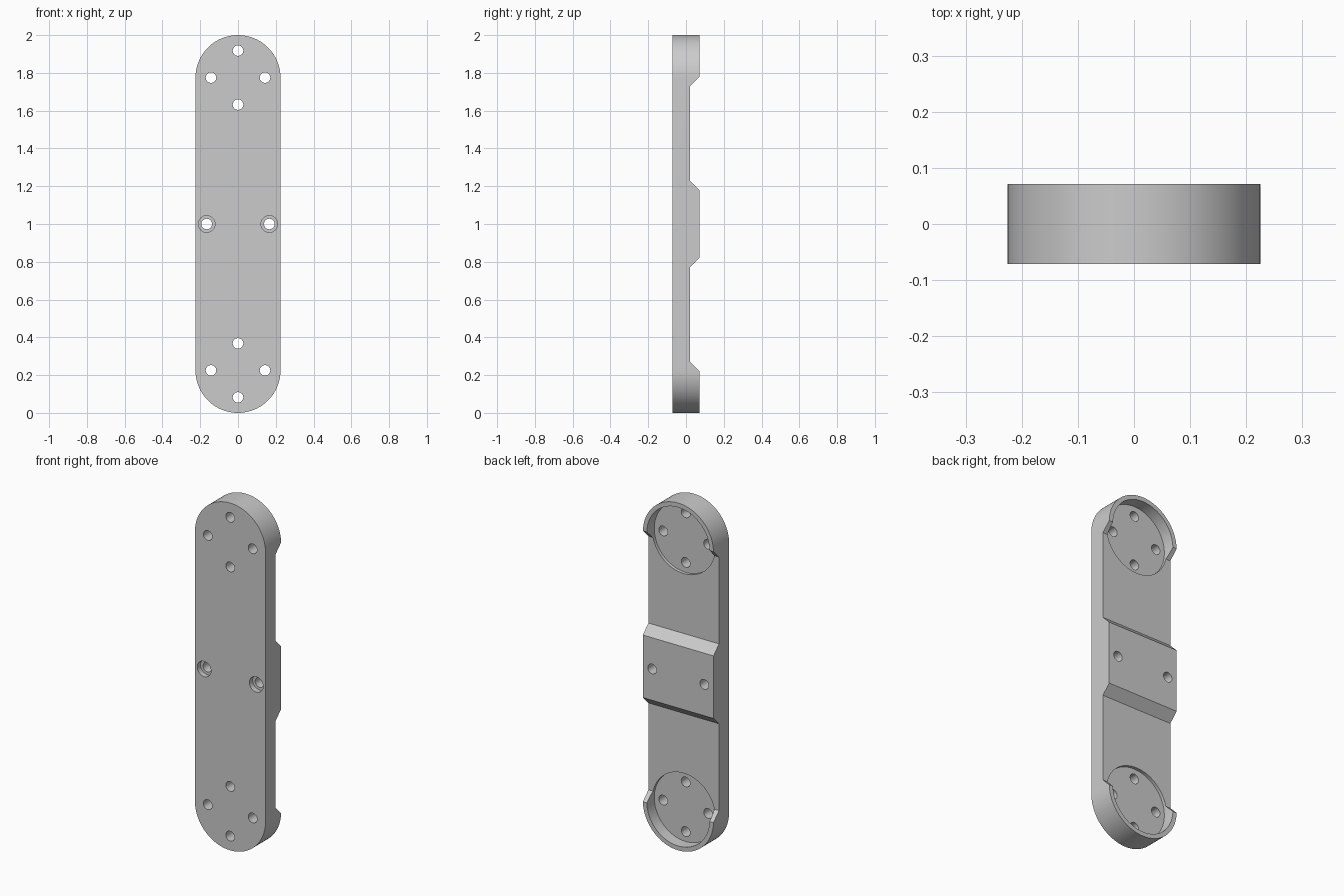
import bpy
import bmesh
import math
from mathutils import Matrix, Vector

cube = bpy.data.objects.get("Cube")
if cube:
    bpy.data.objects.remove(cube, do_unlink=True)

HALF_W = 0.225      # half width, also the radius of the rounded ends
FRONT, WEB, BACK = -0.071, 0.021, 0.071
FLOOR = 0.003       # bottom of the round pockets
END_Z = 1.775       # centre of the upper rounded end
HOLE_R = 0.028

grey = bpy.data.materials.new("plain grey")
grey.use_nodes = True
colour = (0.6, 0.6, 0.6, 1)
grey.diffuse_color = colour
grey.node_tree.nodes["Principled BSDF"].inputs["Base Color"].default_value = colour


def prism(name, points, sweep):
    """Extrude a closed outline along a vector."""
    bm = bmesh.new()
    face = bm.faces.new([bm.verts.new(p) for p in points])
    extruded = bmesh.ops.extrude_face_region(bm, geom=[face])["geom"]
    moved = [v for v in extruded if isinstance(v, bmesh.types.BMVert)]
    bmesh.ops.translate(bm, verts=moved, vec=Vector(sweep))
    bmesh.ops.recalc_face_normals(bm, faces=bm.faces)
    mesh = bpy.data.meshes.new(name)
    bm.to_mesh(mesh)
    bm.free()
    mesh.materials.append(grey)
    obj = bpy.data.objects.new(name, mesh)
    bpy.context.collection.objects.link(obj)
    return obj


def add_bore(bm, x, z, radius, y0, y1, sides=32):
    """Add a cylinder running along y to a cutter mesh."""
    place = Matrix.Translation((x, (y0 + y1) / 2, z)) @ Matrix.Rotation(math.pi / 2, 4, "X")
    bmesh.ops.create_cone(bm, cap_ends=True, segments=sides, radius1=radius,
                          radius2=radius, depth=y1 - y0, matrix=place)


def cutter(name, bores):
    bm = bmesh.new()
    for bore in bores:
        add_bore(bm, *bore)
    mesh = bpy.data.meshes.new(name)
    bm.to_mesh(mesh)
    bm.free()
    mesh.materials.append(grey)
    obj = bpy.data.objects.new(name, mesh)
    bpy.context.collection.objects.link(obj)
    return obj


def boolean(target, tool, operation):
    mod = target.modifiers.new(tool.name, "BOOLEAN")
    mod.operation = operation
    mod.solver = "EXACT"
    mod.object = tool
    bpy.context.view_layer.objects.active = target
    bpy.ops.object.modifier_apply(modifier=mod.name)
    bpy.data.objects.remove(tool, do_unlink=True)


# Link body: stepped side profile, mirrored about mid height
upper = [(BACK, 1.18), (WEB, 1.23), (WEB, 1.73), (BACK, 1.78), (BACK, 2.1), (FRONT, 2.1)]
profile = upper + [(y, 2 - z) for y, z in reversed(upper)]
link = prism("link_body", [(-0.3, y, z) for y, z in profile], (0.6, 0, 0))

# Rounded ends: trim to a stadium outline
steps = 48
arc = [(HALF_W * math.cos(math.pi * i / steps), HALF_W * math.sin(math.pi * i / steps))
       for i in range(steps + 1)]
outline = [(x, -0.2, END_Z + z) for x, z in arc]
outline += [(-x, -0.2, 2 - END_Z - z) for x, z in arc]
boolean(link, prism("stadium", outline, (0, 0.4, 0)), "INTERSECT")

# Round pockets in the back of both ends
ends = (END_Z, 2 - END_Z)
boolean(link, cutter("pockets", [(0, z, 0.2, FLOOR, 0.2, 96) for z in ends]), "DIFFERENCE")

# Four mounting holes in each end and two in the middle block
holes = []
for z in ends:
    for dx, dz in ((1, 0), (-1, 0), (0, 1), (0, -1)):
        holes.append((0.143 * dx, z + 0.143 * dz, HOLE_R, -0.2, 0.2))
holes += [(s * 0.166, 1, HOLE_R, -0.2, 0.2) for s in (-1, 1)]
boolean(link, cutter("holes", holes), "DIFFERENCE")

# Counterbores on the front of the middle holes
bores = [(s * 0.166, 1, 0.044, -0.2, FRONT + 0.03) for s in (-1, 1)]
boolean(link, cutter("counterbores", bores), "DIFFERENCE")

# Smooth the curved walls and keep the edges crisp
bpy.ops.object.select_all(action="DESELECT")
link.select_set(True)
bpy.context.view_layer.objects.active = link
bpy.ops.object.shade_smooth_by_angle(angle=math.radians(30))
